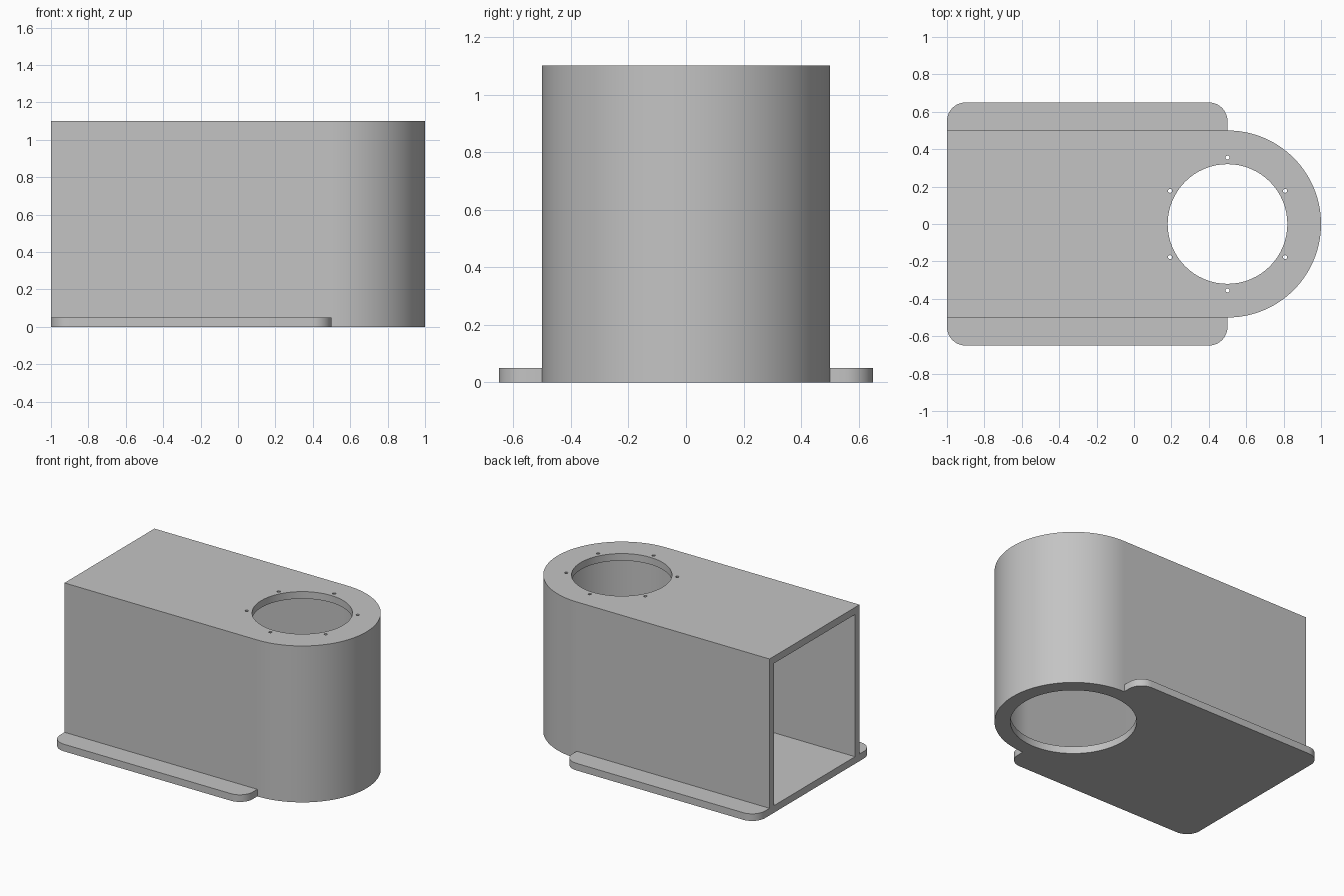
import bpy, bmesh
from math import cos, sin, pi, radians

cube = bpy.data.objects.get("Cube")
if cube:
    bpy.data.objects.remove(cube, do_unlink=True)

# Main dimensions
BACK, CENTRE = -1.0, 0.5          # open end and centre of the rounded end
RADIUS, WALL, HEIGHT = 0.5, 0.05, 1.1
FLANGE, CORNER = 0.65, 0.1

grey = bpy.data.materials.new("plain grey")
grey.use_nodes = True
colour = (0.55, 0.55, 0.55, 1)
grey.diffuse_color = colour
grey.node_tree.nodes["Principled BSDF"].inputs["Base Color"].default_value = colour


def arc(cx, cy, r, start, end, steps):
    angles = [radians(start + (end - start) * i / steps) for i in range(steps + 1)]
    return [(cx + r * cos(a), cy + r * sin(a)) for a in angles]


def circle(cx, cy, r, steps):
    return arc(cx, cy, r, 0, 360, steps)[:-1]


def slab(name, loops, bottom, top):
    """Extrude a flat outline, with any further loops cut out as holes."""
    curve = bpy.data.curves.new(name + " profile", 'CURVE')
    curve.dimensions = '2D'
    curve.fill_mode = 'BOTH'
    curve.extrude = (top - bottom) / 2
    for loop in loops:
        spline = curve.splines.new('POLY')
        spline.points.add(len(loop) - 1)
        for point, (x, y) in zip(spline.points, loop):
            point.co = (x, y, 0, 1)
        spline.use_cyclic_u = True
    helper = bpy.data.objects.new(name + " profile", curve)
    bpy.context.collection.objects.link(helper)
    bpy.context.view_layer.update()
    graph = bpy.context.evaluated_depsgraph_get()
    mesh = bpy.data.meshes.new_from_object(helper.evaluated_get(graph))
    bpy.data.objects.remove(helper, do_unlink=True)

    bm = bmesh.new()
    bm.from_mesh(mesh)
    bmesh.ops.remove_doubles(bm, verts=bm.verts, dist=0.0001)
    bmesh.ops.translate(bm, verts=bm.verts, vec=(0, 0, (top + bottom) / 2))
    bmesh.ops.recalc_face_normals(bm, faces=bm.faces)
    bm.to_mesh(mesh)
    bm.free()
    mesh.materials.clear()
    mesh.materials.append(grey)

    obj = bpy.data.objects.new(name, mesh)
    bpy.context.collection.objects.link(obj)
    bpy.ops.object.select_all(action='DESELECT')
    obj.select_set(True)
    bpy.context.view_layer.objects.active = obj
    bpy.ops.object.shade_smooth_by_angle(angle=radians(30))
    return obj


# Base plate: rounded flanges on both sides, round nose, large opening
side = FLANGE - CORNER
half = (arc(CENTRE, 0, RADIUS, 0, 90, 32)
        + arc(CENTRE - CORNER, side, CORNER, 0, 90, 10)
        + arc(BACK + CORNER, side, CORNER, 90, 180, 10))
mirrored = [(x, -y) for x, y in reversed(half)]
slab("base_plate", [half + mirrored[:-1], circle(CENTRE, 0, 0.4, 64)], 0, WALL)

# U-shaped side wall, open at the flat end
outer = [(BACK, -RADIUS)] + arc(CENTRE, 0, RADIUS, -90, 90, 64) + [(BACK, RADIUS)]
inner = ([(BACK, RADIUS - WALL)] + arc(CENTRE, 0, RADIUS - WALL, 90, -90, 64)
         + [(BACK, WALL - RADIUS)])
slab("side_wall", [outer + inner], WALL, HEIGHT - WALL)

# Top plate with a round opening and a ring of screw holes
screws = [circle(CENTRE + 0.355 * cos(a), 0.355 * sin(a), 0.011, 12)
          for a in [pi / 6 + i * pi / 3 for i in range(6)]]
slab("top_plate", [outer, circle(CENTRE, 0, 0.32, 64)] + screws,
     HEIGHT - WALL, HEIGHT)
